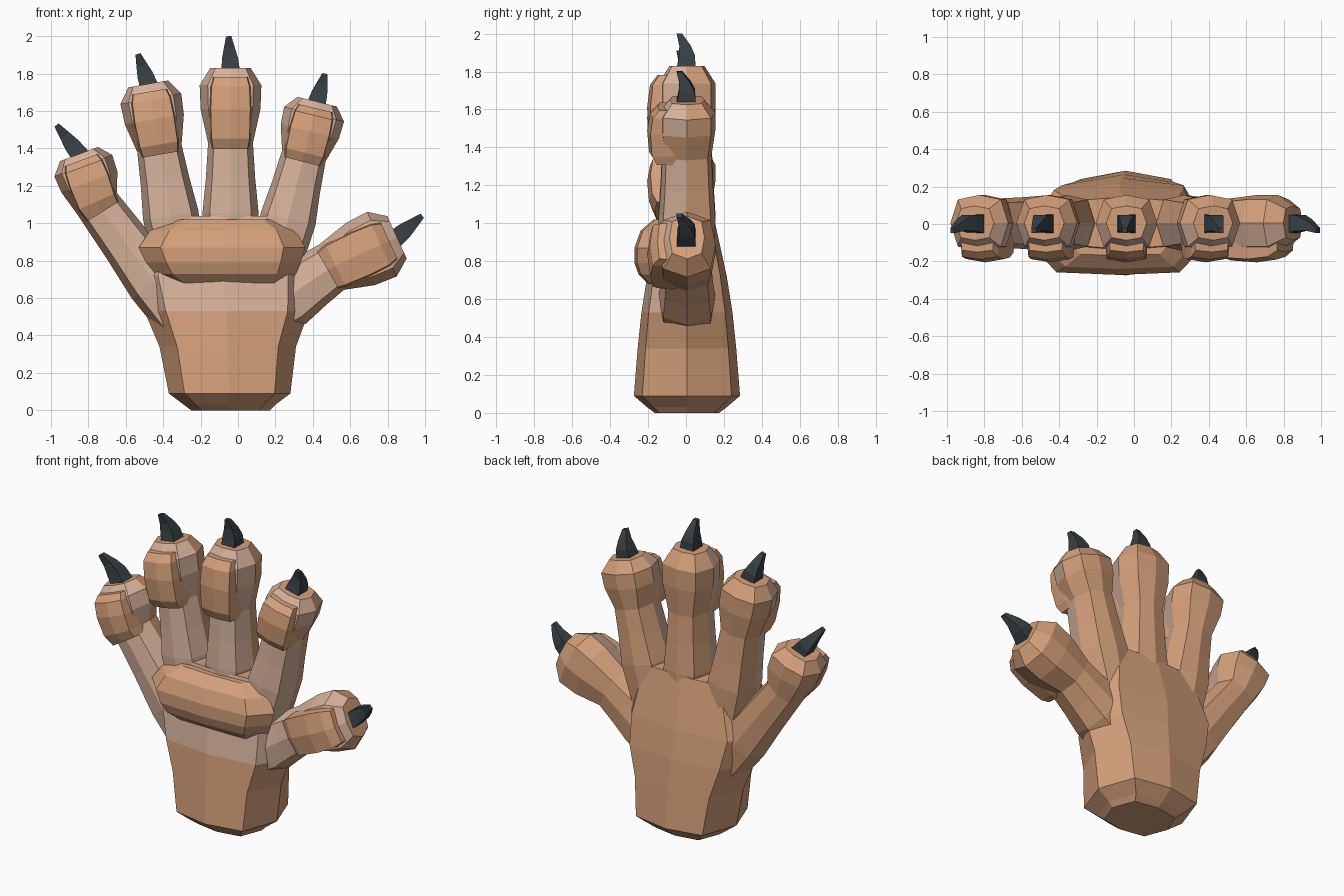
import bpy, bmesh
from mathutils import Vector

if "Cube" in bpy.data.objects:
    bpy.data.objects.remove(bpy.data.objects["Cube"])


def material(name, rgb):
    m = bpy.data.materials.new(name)
    m.diffuse_color = (*rgb, 1)
    m.use_nodes = True
    m.node_tree.nodes["Principled BSDF"].inputs["Base Color"].default_value = m.diffuse_color
    return m


TAN = material("tan_skin", (0.66, 0.35, 0.195))
PALE = material("pale_skin", (0.67, 0.44, 0.325))
DARK = material("dark_claw", (0.04, 0.052, 0.06))


def octagon(a, b):
    return [(1, 0), (a, b), (0, 1), (-a, b), (-1, 0), (-a, -b), (0, -1), (a, -b)]


ROUND = octagon(0.74, 0.84)
BOXY = octagon(0.92, 0.86)
SQUARE = [(1, 1), (-1, 1), (-1, -1), (1, -1)]


def loft(name, stations, profile, mats, upright=False, pale=None):
    """Skin a profile along stations (x, y, z, half width, half depth)."""
    bm = bmesh.new()
    rings = []
    for i, (x, y, z, hw, hd) in enumerate(stations):
        a, b = stations[max(i - 1, 0)], stations[min(i + 1, len(stations) - 1)]
        t = Vector((b[0] - a[0], 0, b[2] - a[2])).normalized()
        u = Vector((1, 0, 0)) if upright else Vector((t.z, 0, -t.x))
        rings.append([bm.verts.new(Vector((x, y, z)) + u * hw * p + Vector((0, hd * q, 0)))
                      for p, q in profile])
    n = len(profile)
    for r0, r1 in zip(rings, rings[1:]):
        for k in range(n):
            bm.faces.new((r0[k], r0[(k + 1) % n], r1[(k + 1) % n], r1[k]))
    bm.faces.new(rings[0][::-1])
    bm.faces.new(rings[-1])
    bmesh.ops.recalc_face_normals(bm, faces=bm.faces)
    if pale:
        for f in bm.faces:
            f.material_index = int(pale(f.calc_center_median(), f.normal))
    me = bpy.data.meshes.new(name)
    bm.to_mesh(me)
    bm.free()
    for m in mats:
        me.materials.append(m)
    ob = bpy.data.objects.new(name, me)
    bpy.context.collection.objects.link(ob)
    return ob


# Wrist and palm: z, left x, right x, half depth
palm = [(0.0, -0.25, 0.17, 0.17), (0.03, -0.29, 0.2, 0.21), (0.09, -0.37, 0.28, 0.28),
        (0.34, -0.42, 0.31, 0.26), (0.53, -0.5, 0.38, 0.24), (0.72, -0.55, 0.39, 0.21),
        (1.04, -0.43, 0.31, 0.14)]
hand = loft("hand", [((l + r) / 2, 0.005, z, (r - l) / 2, d) for z, l, r, d in palm],
            ROUND, [TAN, PALE], True, lambda c, n: c.z > 0.53 and n.y < -0.3)

# Shared finger shape: position (0 root, 1 knuckle, 2 tip), half width, half depth
finger_shape = [(0, 0.13, 0.14), (0.45, 0.15, 0.15), (0.72, 0.132, 0.138), (1, 0.12, 0.13),
                (1.45, 0.16, 0.15), (1.77, 0.165, 0.15), (2, 0.108, 0.092)]
pad_shape = [(0.95, 0.1, 0.085), (1.06, 0.11, 0.115), (1.45, 0.115, 0.125),
             (1.75, 0.11, 0.11), (1.88, 0.095, 0.07)]
# Claw: position along claw, y, half width
claw_shape = [(-0.12, 0, 0.05), (0.3, 0.005, 0.043), (0.62, -0.005, 0.03), (1, -0.035, 0.014)]

# Each finger: root, knuckle, tip, claw point (x, z)
fingers = {
    "little": ((-0.2, 0.35), (-0.75, 1.1), (-0.85, 1.37), (-0.97, 1.525)),
    "ring": ((-0.31, 0.75), (-0.42, 1.4), (-0.48, 1.745), (-0.535, 1.905)),
    "middle": ((-0.04, 0.75), (-0.04, 1.43), (-0.04, 1.83), (-0.05, 2.0)),
    "index": ((0.2, 0.75), (0.352, 1.36), (0.423, 1.65), (0.465, 1.8)),
    "thumb": ((0.08, 0.48), (0.5, 0.765), (0.85, 0.925), (0.985, 1.04)),
}


def front_side(c, n):
    return n.y < -0.15 and n.z > -0.3


for name, points in fingers.items():
    root, knuckle, tip, point = map(Vector, points)
    wide = 1.15 if name == "thumb" else 1.0

    def along(shape, y):
        out = []
        for t, w, d in shape:
            p = root.lerp(knuckle, t) if t <= 1 else knuckle.lerp(tip, t - 1)
            out.append((p.x, y, p.y, w * wide, d))
        return out

    finger = loft(name + "_finger", along(finger_shape, 0.005), ROUND, [TAN, PALE],
                  pale=front_side)
    # Weld the finger to the palm
    mod = hand.modifiers.new("weld", 'BOOLEAN')
    mod.operation, mod.solver, mod.object = 'UNION', 'EXACT', finger
    bpy.context.view_layer.objects.active = hand
    bpy.ops.object.modifier_apply(modifier=mod.name)
    bpy.data.objects.remove(finger)
    # Raised pad on the front of the fingertip
    loft(name + "_pad", along(pad_shape, -0.08), BOXY, [TAN])
    # Hooked claw
    claw = []
    for t, y, w in claw_shape:
        p = tip.lerp(point, t)
        claw.append((p.x, y, p.y, w, w))
    loft(name + "_claw", claw, SQUARE, [DARK])

# Broad cushion across the palm: z, left x, right x, depth
cushion = [(0.68, -0.37, 0.27, 0.2), (0.73, -0.45, 0.31, 0.25), (0.79, -0.49, 0.335, 0.272),
           (0.87, -0.53, 0.36, 0.272), (0.96, -0.47, 0.31, 0.24), (1.02, -0.36, 0.21, 0.17)]
loft("palm_pad", [((l + r) / 2, -d / 2, z, (r - l) / 2, d / 2) for z, l, r, d in cushion],
     octagon(0.74, 0.9), [TAN], True)
